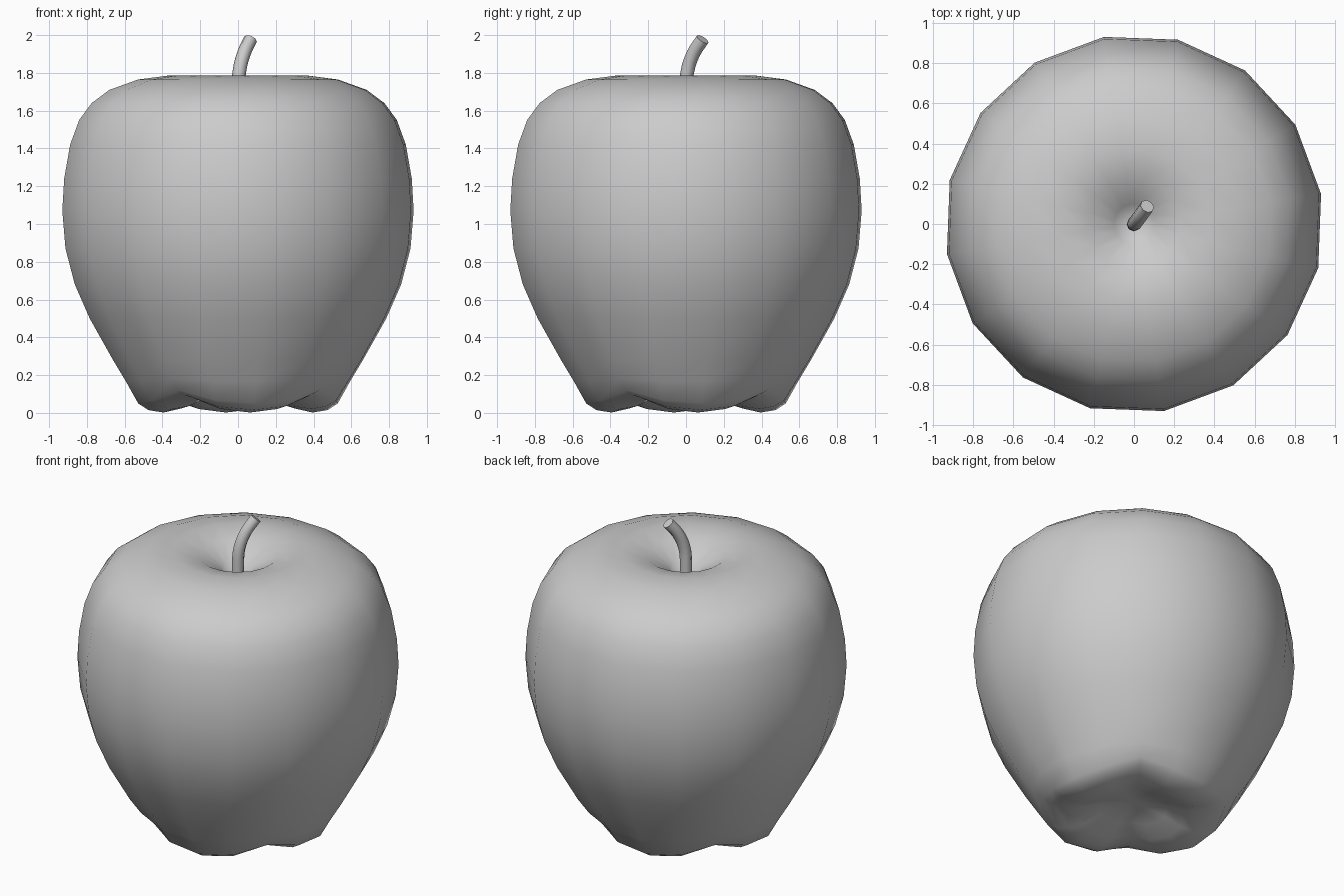
import bpy, bmesh, math

if "Cube" in bpy.data.objects:
    bpy.data.objects.remove(bpy.data.objects["Cube"])

SIDES = 16
OFFSET = math.radians(9.1)

# Profile from bottom to top: radius, height, extra lift in the notches between base lobes
PROFILE = [
    (0.20, 0.07, 0.03), (0.31, 0.022, 0.05), (0.40, 0.002, 0.075),
    (0.48, 0.015, 0.08), (0.535, 0.05, 0.07), (0.60, 0.165, 0.015),
    (0.67, 0.28, 0), (0.795, 0.50, 0), (0.875, 0.68, 0), (0.925, 0.87, 0),
    (0.942, 1.07, 0), (0.932, 1.24, 0), (0.90, 1.42, 0), (0.852, 1.55, 0),
    (0.785, 1.64, 0), (0.69, 1.71, 0), (0.535, 1.765, 0), (0.38, 1.785, 0),
    (0.23, 1.752, 0), (0.10, 1.675, 0),
]
LOBE = (0, 0.25, 1, 0.25)  # four lobes around the base


def build_fruit():
    bm = bmesh.new()
    rings = []
    for r, z, lift in PROFILE:
        ring = []
        for k in range(SIDES):
            a = OFFSET + k * math.tau / SIDES
            ring.append(bm.verts.new((r * math.cos(a), r * math.sin(a), z + lift * LOBE[k % 4])))
        rings.append(ring)
    for lo, hi in zip(rings, rings[1:]):
        for k in range(SIDES):
            n = (k + 1) % SIDES
            bm.faces.new((lo[k], lo[n], hi[n], hi[k]))
    # Close the base cavity and the stem hollow
    bottom = bm.verts.new((0, 0, 0.13))
    top = bm.verts.new((0, 0, 1.59))
    for k in range(SIDES):
        n = (k + 1) % SIDES
        bm.faces.new((rings[0][n], rings[0][k], bottom))
        bm.faces.new((rings[-1][k], rings[-1][n], top))
    for f in bm.faces:
        f.smooth = True
    mesh = bpy.data.meshes.new("fruit_body")
    bm.to_mesh(mesh)
    bm.free()
    obj = bpy.data.objects.new("fruit_body", mesh)
    bpy.context.collection.objects.link(obj)


# Bent stem as a round bevelled curve, converted to mesh
def build_stem():
    path = [(0, 0, 1.58), (0, 0, 1.70), (0.006, 0.006, 1.80), (0.03, 0.038, 1.90), (0.066, 0.088, 1.978)]
    cu = bpy.data.curves.new("stem", "CURVE")
    cu.dimensions = "3D"
    cu.bevel_depth = 0.036
    cu.bevel_resolution = 2
    cu.resolution_u = 3
    cu.use_fill_caps = True
    sp = cu.splines.new("BEZIER")
    sp.bezier_points.add(len(path) - 1)
    for p, co in zip(sp.bezier_points, path):
        p.co = co
        p.handle_left_type = p.handle_right_type = "AUTO"
    obj = bpy.data.objects.new("stem", cu)
    bpy.context.collection.objects.link(obj)
    bpy.ops.object.select_all(action="DESELECT")
    obj.select_set(True)
    bpy.context.view_layer.objects.active = obj
    bpy.ops.object.convert(target="MESH")
    bpy.ops.object.shade_smooth_by_angle(angle=math.radians(50))


build_fruit()
build_stem()
